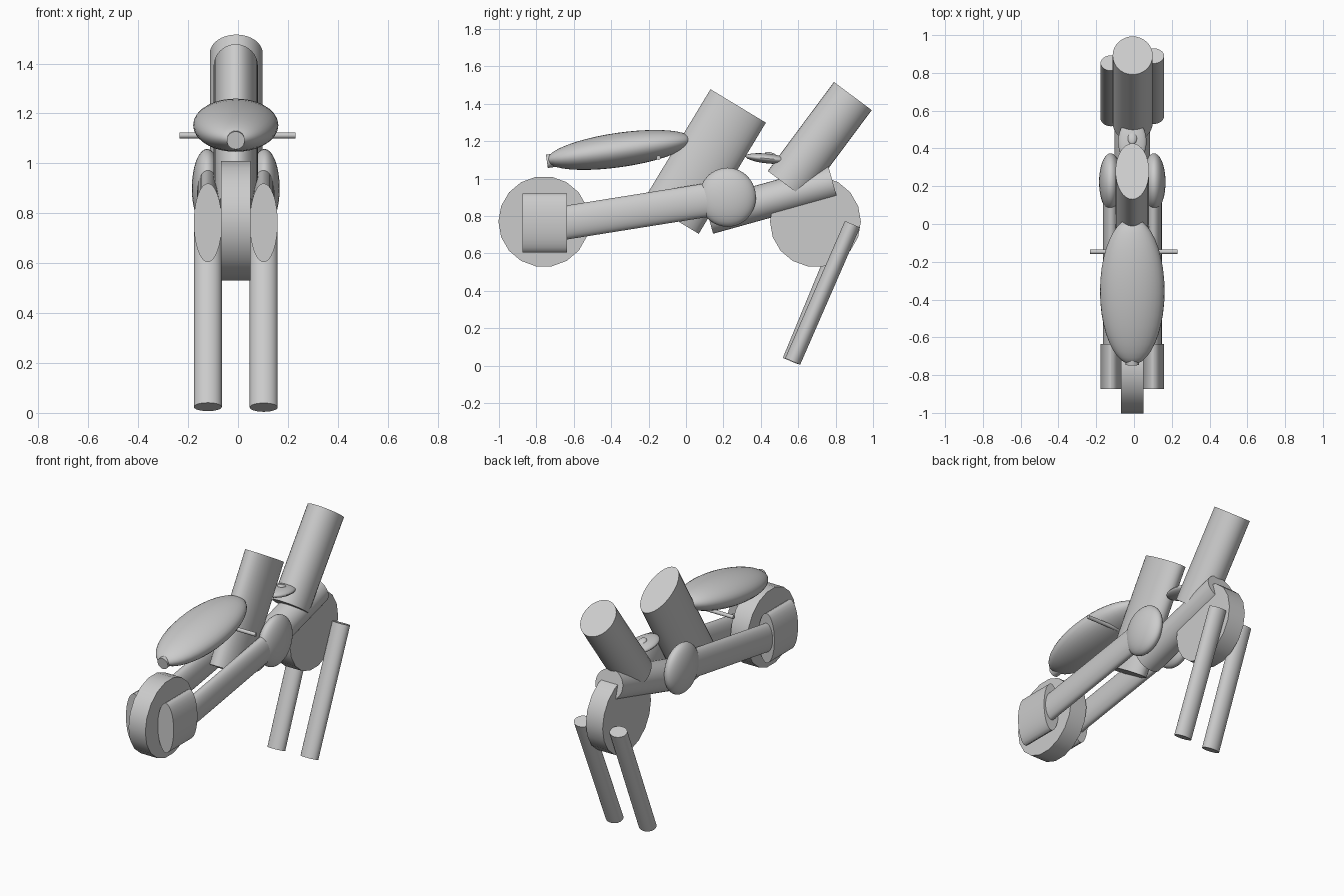
import bpy
from mathutils import Vector, Matrix
from math import radians, pi

if "Cube" in bpy.data.objects:
    bpy.data.objects.remove(bpy.data.objects["Cube"])

CX = -0.009   # symmetry plane of the bodywork


def finish(name):
    o = bpy.context.object
    o.name = name
    bpy.ops.object.shade_smooth_by_angle()
    return o


def tube(name, x, start, end, half_x, half_t, sides=32):
    """Elliptical cylinder lying in a yz plane, from (y, z) to (y, z)."""
    a, b = Vector((x, *start)), Vector((x, *end))
    axis = (b - a).normalized()
    side = Vector((1, 0, 0))
    up = axis.cross(side)
    bpy.ops.mesh.primitive_cylinder_add(vertices=sides, radius=1, depth=(b - a).length)
    o = bpy.context.object
    rot = Matrix((side, up, axis)).transposed()
    o.data.transform(Matrix.Diagonal((half_x, half_t, 1, 1)))
    o.data.transform(rot.to_4x4())
    o.location = (a + b) / 2
    return finish(name)


def ellipsoid(name, loc, half, tilt=0):
    """Ellipsoid with poles along y, tilted about x (degrees)."""
    bpy.ops.mesh.primitive_uv_sphere_add(segments=32, ring_count=20, radius=1)
    o = bpy.context.object
    o.data.transform(Matrix.Rotation(pi / 2, 4, 'X'))
    o.data.transform(Matrix.Diagonal((*half, 1)))
    o.location = loc
    o.rotation_euler.x = radians(tilt)
    return finish(name)


def cross_cylinder(name, loc, radius, width, sides):
    """Cylinder along x."""
    bpy.ops.mesh.primitive_cylinder_add(vertices=sides, radius=radius, depth=width)
    o = bpy.context.object
    o.data.transform(Matrix.Rotation(pi / 2, 4, 'Y'))
    o.location = loc
    return finish(name)


# Wheels
for name, y in (("front_wheel", -0.76), ("rear_wheel", 0.692)):
    w = cross_cylinder(name, (CX, y, 0.77), 0.243, 0.118, 18)
    w.data.transform(Matrix.Rotation(0, 4, 'X'))

# Paired side parts
for label, s in (("left", -1), ("right", 1)):
    x = CX + s * 0.112
    tube(label + "_front_pod", x, (-0.873, 0.762), (-0.635, 0.762), 0.056, 0.158)
    tube(label + "_side_tube", x, (-0.72, 0.752), (0.22, 0.902), 0.044, 0.09)
    ellipsoid(label + "_side_bulge", (CX + s * 0.115, 0.222, 0.9), (0.061, 0.152, 0.158))

# Rear stand legs, slightly uneven
tube("left_rear_leg", CX - 0.112, (0.558, 0.024), (0.852, 0.735), 0.056, 0.044)
tube("right_rear_leg", CX + 0.112, (0.570, 0.022), (0.890, 0.756), 0.056, 0.044)

# Central bodies
tube("tail_beam", CX, (0.12, 0.795), (0.785, 0.98), 0.095, 0.0935)
tube("front_column", CX, (-0.08, 0.794), (0.279, 1.388), 0.089, 0.173)
tube("rear_column", CX + 0.002, (0.538, 0.965), (0.892, 1.441), 0.106, 0.126)

# Nose shell with lamp and handlebar
ellipsoid("nose_shell", (CX, -0.356, 1.153), (0.171, 0.392, 0.092), 8.2)
tube("front_lamp", CX, (-0.744, 1.092), (-0.64, 1.107), 0.036, 0.036)
cross_cylinder("handlebar", (-0.002, -0.147, 1.112), 0.012, 0.464, 16)

# Small seat between the columns
ellipsoid("small_seat", (CX, 0.435, 1.107), (0.075, 0.118, 0.026), -6)
ellipsoid("seat_bump", (CX, 0.455, 1.125), (0.025, 0.035, 0.014), -20)
